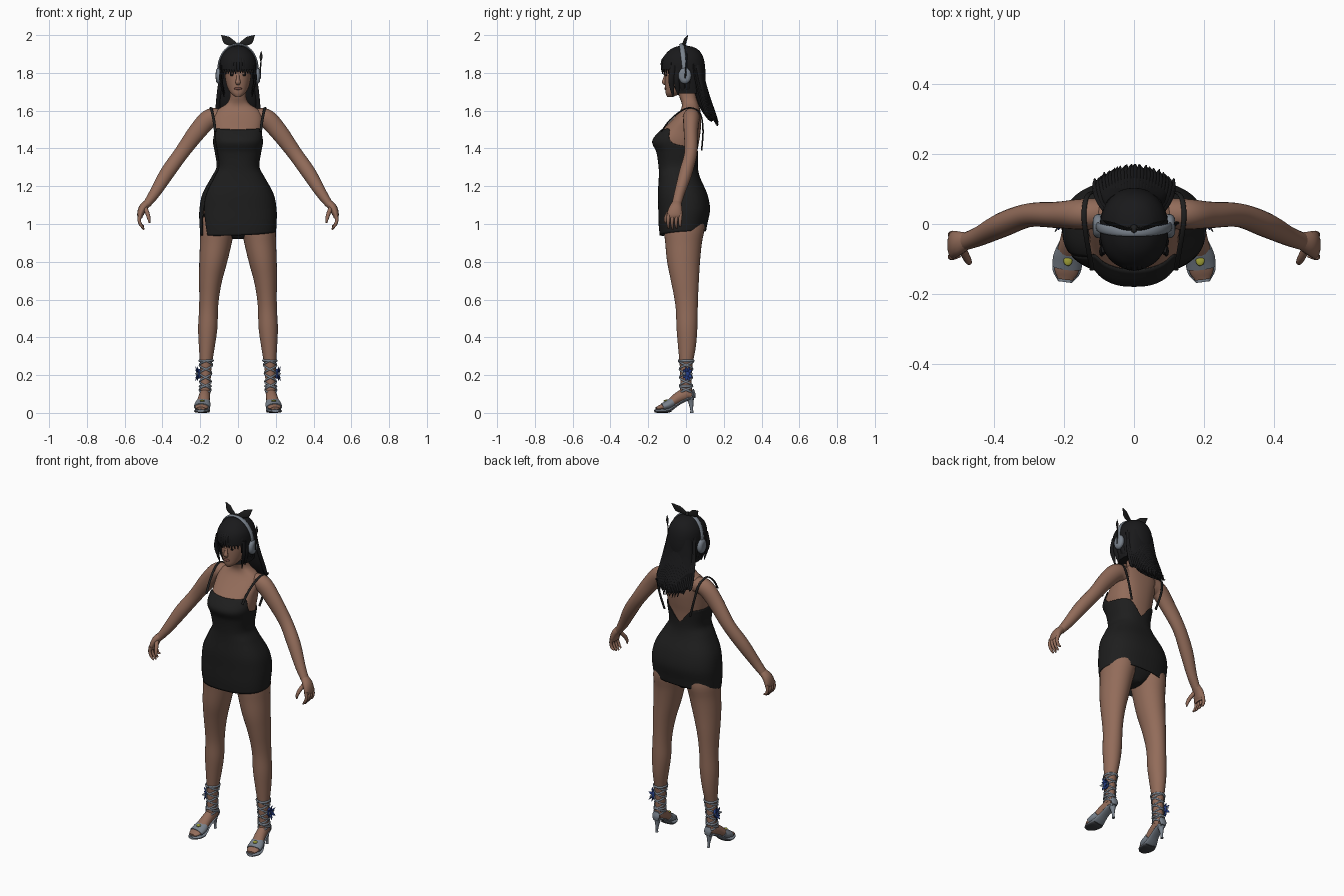
import bpy, bmesh, math, random
from mathutils import Vector
random.seed(4)
TAU = 2 * math.pi

def mat(name, *rgb):
    m = bpy.data.materials.new(name)
    m.diffuse_color = (*rgb, 1)
    return m

SKIN = mat("warm_brown_skin", .29, .15, .102)
DRESS = mat("black_cloth", .013, .013, .013)
HAIR = mat("black_hair", .010, .010, .011)
GREY = mat("blue_grey", .19, .22, .26)
SOLE = mat("dark_grey_sole", .05, .053, .06)
BLUE = mat("deep_blue", .02, .05, .25)
GOLD = mat("olive_gold", .36, .36, .04)
LIPS = mat("brown_lips", .17, .07, .055)

def at(tab, t):
    """Smooth lookup in a table whose first column is the ascending key."""
    n = len(tab)
    i = max([0] + [j for j in range(n - 1) if tab[j][0] <= t])
    a, b = tab[i], tab[i + 1]
    h = b[0] - a[0]
    u = min(1, max(0, (t - a[0]) / h))
    def slope(j, k):
        p, q = tab[max(0, j - 1)], tab[min(n - 1, j + 1)]
        return (q[k] - p[k]) / (q[0] - p[0])
    return [a[k] * (2*u**3 - 3*u*u + 1) + b[k] * (3*u*u - 2*u**3)
            + h * (slope(i, k) * (u**3 - 2*u*u + u) + slope(i + 1, k) * (u**3 - u*u))
            for k in range(1, len(a))]

def skin(name, rings, mats, closed=True, cap=True, rule=None):
    """Bridge rings of points into a smooth mesh object."""
    bm = bmesh.new()
    R = [[bm.verts.new(p) for p in r] for r in rings]
    n = len(R[0])
    for a, b in zip(R, R[1:]):
        for i in range(n if closed else n - 1):
            j = (i + 1) % n
            bm.faces.new((a[i], a[j], b[j], b[i]))
    if cap:
        bm.faces.new(R[0][::-1])
        bm.faces.new(R[-1])
    if rule:
        rule(bm)
    bmesh.ops.recalc_face_normals(bm, faces=bm.faces)
    me = bpy.data.meshes.new(name)
    bm.to_mesh(me)
    bm.free()
    ob = bpy.data.objects.new(name, me)
    bpy.context.collection.objects.link(ob)
    for m in mats if isinstance(mats, list) else [mats]:
        me.materials.append(m)
    return ob

def oval(f, w, yf, yb, e):
    """Point of a squared oval; f is the angle from the front towards +x."""
    s, c = math.sin(f), math.cos(f)
    return (w * math.copysign(abs(s) ** (2 / e), s),
            (yf + yb) / 2 - (yb - yf) / 2 * math.copysign(abs(c) ** (2 / e), c))

def loft(name, tab, mats, e=2.2, n=32, steps=36, rule=None):
    """Stack of level ovals: rows are z, centre x, half width, front y, back y."""
    rings = []
    for k in range(steps + 1):
        z = tab[0][0] + (tab[-1][0] - tab[0][0]) * k / steps
        cx, w, yf, yb = at(tab, z)
        r = [oval(TAU * i / n, w, yf, yb, e) for i in range(n)]
        rings.append([(cx + x, y, z) for x, y in r])
    return skin(name, rings, mats, rule=rule)

def tube(name, pts, m, side=(1, 0, 0), n=12, sub=6):
    """Sweep along points x, y, z, radius along side, radius across."""
    tab = [(i, *p) for i, p in enumerate(pts)]
    S = [at(tab, i / sub) for i in range((len(pts) - 1) * sub + 1)]
    rings = []
    for i, s in enumerate(S):
        c = Vector(s[:3])
        t = (Vector(S[min(i + 1, len(S) - 1)][:3]) - Vector(S[max(i - 1, 0)][:3])).normalized()
        u = Vector(side)
        u = (u - t * u.dot(t)).normalized()
        v = t.cross(u)
        rings.append([c + u * s[3] * math.cos(TAU * k / n) + v * s[4] * math.sin(TAU * k / n) for k in range(n)])
    return skin(name, rings, m)

def ball(name, loc, r, m):
    x, y, z = loc
    rings = [[(x + r[0] * math.sin(a) * math.cos(TAU * k / 16), y + r[1] * math.sin(a) * math.sin(TAU * k / 16),
               z + r[2] * math.cos(a)) for k in range(16)] for a in [.05 + 3.04 * i / 10 for i in range(11)]]
    return skin(name, rings, m)

# Torso, with dark underwear at the bottom
def underwear(bm):
    for f in bm.faces:
        f.material_index = int(f.calc_center_median().z < 1.06)
TORSO = [(.92, 0, .03, -.05, .04), (.96, 0, .10, -.08, .07), (1.02, 0, .17, -.115, .10), (1.09, 0, .192, -.135, .117),
         (1.16, 0, .178, -.137, .10), (1.25, 0, .133, -.137, .065), (1.30, 0, .107, -.138, .055),
         (1.38, 0, .116, -.15, .06), (1.44, 0, .127, -.172, .07), (1.50, 0, .128, -.125, .078),
         (1.56, 0, .13, -.066, .08), (1.605, 0, .11, -.028, .075), (1.635, 0, .062, -.022, .066),
         (1.67, 0, .044, -.034, .055), (1.74, 0, .042, -.05, .05)]
loft("torso", TORSO, [SKIN, DRESS], e=2.4, n=40, steps=60, rule=underwear)

# Dress: neckline and hem heights vary round the body, with a slit on one hip
TOP = [(0, 1.50), (.6, 1.503), (1.0, 1.50), (1.5, 1.425), (2.2, 1.41), (2.65, 1.40), (math.pi, 1.325)]
BODICE = [(.92, 0, .197, -.137, .098), (1.0, 0, .204, -.145, .113), (1.08, 0, .204, -.147, .127),
          (1.16, 0, .188, -.149, .112)] + [(z, 0, w + .007, f - .007, b + .008) for z, c, w, f, b in TORSO[5:13]]
rings = []
for k in range(51):
    r = []
    for i in range(73):
        f = -1.05 + TAU * i / 72
        g = abs((f + math.pi) % TAU - math.pi)
        x0 = math.sin(f)
        hem = .94 + .008 * x0 + .012 * (1 - math.cos(g))
        z = hem + (at(TOP, g)[0] - hem) * k / 50
        gap = max(0, 1.11 - z) * .9 * max(0, 1 - min(i, 72 - i) / 8)
        _, w, yf, yb = at(BODICE, z)
        x, y = oval(f + (gap if i < 36 else -gap), w, yf, yb, 2.4)
        r.append((x, y, z))
    rings.append(r)
dress = skin("dress", rings, DRESS, closed=False, cap=False)
th = dress.modifiers.new("cloth_thickness", "SOLIDIFY")
th.thickness = .004

# Head and face
loft("head", [(1.672, 0, .012, -.10, -.07), (1.69, 0, .036, -.107, -.03), (1.72, 0, .055, -.11, .03),
              (1.76, 0, .066, -.112, .06), (1.80, 0, .07, -.112, .07), (1.86, 0, .072, -.108, .07),
              (1.90, 0, .05, -.08, .05)], SKIN)
tube("nose", [(0, -.106, 1.80, .006, .006), (0, -.113, 1.77, .009, .008), (0, -.117, 1.75, .014, .01),
              (0, -.108, 1.738, .009, .005)], SKIN)
ball("lips", (0, -.109, 1.717), (.021, .006, .007), LIPS)

# Hair cap, open over the face
def face_opening(bm):
    gone = [f for f in bm.faces if (c := f.calc_center_median()).y < -.045 and abs(c.x) < .078 and c.z < 1.815]
    bmesh.ops.delete(bm, geom=gone, context='FACES')
loft("hair_cap", [(1.69, 0, .082, -.09, .095), (1.76, 0, .092, -.117, .102), (1.82, 0, .098, -.130, .102),
                  (1.88, 0, .091, -.121, .092), (1.92, 0, .064, -.088, .068), (1.938, 0, .036, -.055, .035),
                  (1.945, 0, .006, -.025, 0)], HAIR, n=48, steps=40, rule=face_opening)
for i in range(13):  # fringe
    x = (i - 6) / 6
    y = -.132 + .05 * x * x
    tube("fringe_lock", [(x * .045, y + .05, 1.915, .010, .004), (x * .068, y + .008, 1.87, .011, .005),
                         (x * .076, y + .004, 1.83, .010, .005),
                         (x * .078, y + .006, 1.795 + random.uniform(-.006, .008), .002, .002)], HAIR, n=8, sub=4)
for s in (-1, 1):  # locks framing the face
    for j in range(4):
        y = -.078 + .028 * j
        tube("side_lock", [(s * .088, y + .01, 1.84, .006, .015), (s * .093, y, 1.77, .007, .015),
                           (s * .083, y + .004, 1.72, .006, .012), (s * .074, y + .01, 1.672 + .01 * j, .002, .002)],
             HAIR, n=8, sub=4)

# Long back hair: an inner mass under loose strands
tube("back_hair", [(0, .055, 1.84, .08, .04), (0, .07, 1.74, .092, .035), (0, .095, 1.64, .098, .03),
                   (0, .125, 1.57, .088, .018), (0, .14, 1.545, .075, .008)], HAIR, n=24)
for i in range(26):
    x = -1 + 2 * i / 25
    b = .04 * x * x
    end = 1.52 + .05 * x * x + random.uniform(-.008, .025)
    tube("hair_strand", [(x * .08, .078 - b, 1.85, .010, .007), (x * .094, .100 - b, 1.74, .012, .008),
                         (x * .106, .128 - b, 1.645, .011, .009), (x * .11, .152 - b, 1.58, .009, .008),
                         (x * .108 + random.uniform(-.008, .008), .170 - b, end, .002, .002)], HAIR, n=8, sub=4)

# Headset with a leaf bow and an aerial
arc = [(-math.cos(a) * .105, -.005 - .018 * math.sin(a), 1.79 + .16 * math.sin(a) ** .8, .013, .006)
       for a in [math.pi * i / 10 for i in range(11)]]
tube("headband", arc, GREY, side=(0, 1, 0))
for s in (-1, 1):
    tube("ear_cup", [(s * x, -.006, 1.785, r, r * 1.25) for x, r in
                     [(.088, .028), (.096, .034), (.108, .033), (.116, .024), (.118, .012)]], GREY, side=(0, 1, 0), n=20)
    tube("bow_leaf", [(0, -.015, 1.943, .004, .008), (s * .028, -.012, 1.957, .005, .016),
                      (s * .058, -.002, 1.972, .005, .022), (s * .078, .006, 1.99, .003, .010),
                      (s * .089, .01, 1.999, .001, .001)], DRESS, side=(0, 1, 0))
ball("bow_knot", (0, -.015, 1.948), (.012, .014, .012), DRESS)
tube("aerial", [(.116, -.004, 1.77, .005, .005), (.119, 0, 1.83, .004, .004), (.121, .002, 1.86, .003, .003),
                (.122, .003, 1.885, .008, .005), (.123, .004, 1.915, .001, .001)], DRESS)

LEG = [(.10, .175, .028, -.033, .033), (.17, .172, .027, -.03, .03), (.25, .17, .031, -.033, .034),
       (.35, .165, .042, -.042, .052), (.45, .16, .051, -.05, .06), (.55, .156, .05, -.054, .062),
       (.62, .152, .053, -.064, .064), (.70, .145, .061, -.08, .068), (.80, .131, .074, -.10, .074),
       (.90, .117, .084, -.11, .084), (.98, .108, .09, -.116, .098), (1.05, .10, .08, -.10, .09)]
for s in (-1, 1):
    # Dress straps
    tube("dress_strap", [(s * x, y, z, .007, .004) for x, y, z in
                         [(.120, -.13, 1.49), (.128, -.085, 1.55), (.139, -.02, 1.602), (.143, .03, 1.614),
                          (.136, .075, 1.585), (.118, .09, 1.50), (.085, .083, 1.39)]], DRESS)
    # Arm, hand and fingers
    tube("arm", [(s * x, y, z, r, q) for x, y, z, r, q in
                 [(.09, .03, 1.565, .042, .045), (.15, .028, 1.558, .044, .05), (.215, .026, 1.49, .038, .047),
                  (.30, .025, 1.375, .034, .039), (.375, -.002, 1.27, .035, .038), (.44, -.034, 1.165, .028, .029),
                  (.482, -.05, 1.105, .025, .021)]], SKIN, side=(0, 1, 0), n=20)
    tube("palm", [(s * .475, -.047, 1.115, .023, .020), (s * .503, -.055, 1.085, .035, .022),
                  (s * .517, -.06, 1.05, .040, .017), (s * .517, -.06, 1.03, .034, .010)], SKIN, side=(0, 1, 0), n=16)
    for j in range(4):
        y = -.092 + .021 * j
        tip = .975 + (.0, -.005, .0, .014)[j]
        tube("finger", [(s * .518, y, 1.05, .010, .011), (s * .523, y - .002, 1.02, .009, .009),
                        (s * .514, y - .002, .995, .008, .008), (s * .498, y, tip, .004, .004)], SKIN, side=(0, 1, 0))
    tube("thumb", [(s * .492, -.07, 1.085, .012, .012), (s * .479, -.095, 1.055, .011, .011),
                   (s * .472, -.108, 1.03, .009, .009), (s * .468, -.11, 1.005, .004, .004)], SKIN, side=(0, 1, 0))
    # Leg and foot
    loft("leg", [(z, s * c, w, f, b) for z, c, w, f, b in LEG], SKIN, e=2, steps=44)
    tube("foot", [(s * .173, .03, .095, .022, .02), (s * .175, .0, .098, .027, .033), (s * .18, -.045, .078, .031, .029),
                  (s * .188, -.095, .042, .036, .021), (s * .193, -.135, .029, .034, .014),
                  (s * .196, -.158, .024, .022, .007)], SKIN, n=20)
    # Heeled sandal
    tube("sandal_sole", [(s * .173, .04, .078, .016, .008), (s * .175, .01, .075, .026, .009),
                         (s * .18, -.04, .048, .029, .008), (s * .188, -.09, .015, .041, .010),
                         (s * .193, -.135, .011, .040, .010), (s * .197, -.166, .011, .020, .008)], GREY, n=16)
    tube("outsole", [(s * .186, -.08, .011, .034, .006), (s * .188, -.10, .006, .040, .006),
                     (s * .193, -.135, .006, .038, .006), (s * .197, -.163, .006, .019, .005)], SOLE, n=16)
    tube("heel_spike", [(s * .173, .022, .085, .022, .022), (s * .173, .026, .055, .013, .014),
                        (s * .173, .030, .02, .007, .008), (s * .173, .031, 0, .008, .009)], GREY)
    tube("heel_cup", [(s * .173, .043, .078, .016, .006), (s * .173, .040, .10, .024, .010),
                      (s * .173, .036, .125, .018, .006)], GREY)
    tube("toe_band", [(s * .184, -.07, .056, .038, .026), (s * .188, -.095, .042, .043, .025),
                      (s * .192, -.125, .031, .042, .020)], GREY, n=20)
    ball("foot_gem", (s * .189, -.103, .064), (.013, .017, .006), GOLD)
    # Crossed lacing round the ankle
    def lace(name, z0, z1, turns, phase, r):
        pts = []
        for k in range(int(turns * 16) + 1):
            z = z0 + (z1 - z0) * k / (turns * 16)
            c, w, f, b = at(LEG, z)
            x, y = oval(phase + TAU * k / 16, w + .003, f - .003, b + .003, 2)
            pts.append((s * (c + x), y, z, r, r * .8))
        tube(name, pts, GREY, side=(0, 0, 1), n=8, sub=2)
    for d in (0, math.pi):
        lace("lace", .10, .275, 2, d, .005)
        lace("lace_back", .275, .10, 2, d, .005)
    for z in (.14, .275):
        lace("ankle_band", z, z + .002, 1, 0, .006)
    # Blue flower on the outer ankle
    ball("flower_core", (s * .206, .008, .207), (.012, .02, .026), BLUE)
    for k in range(10):
        a = TAU * k / 10
        dy, dz, out = math.cos(a), math.sin(a), .010 + .010 * (k % 2)
        tube("petal", [(s * .204, .008, .207, .004, .004),
                       (s * (.206 + out * .5), .008 + dy * .015, .207 + dz * .019, .004, .009),
                       (s * (.206 + out), .008 + dy * .03, .207 + dz * .04, .001, .001)],
             BLUE if k % 5 else GREY, n=8, sub=3)
    # Eyes under the fringe
    ball("eye", (s * .03, -.1035, 1.788), (.013, .005, .005), HAIR)

bpy.ops.object.select_all(action='SELECT')
bpy.context.view_layer.objects.active = dress
bpy.ops.object.shade_smooth_by_angle(angle=math.radians(50))
